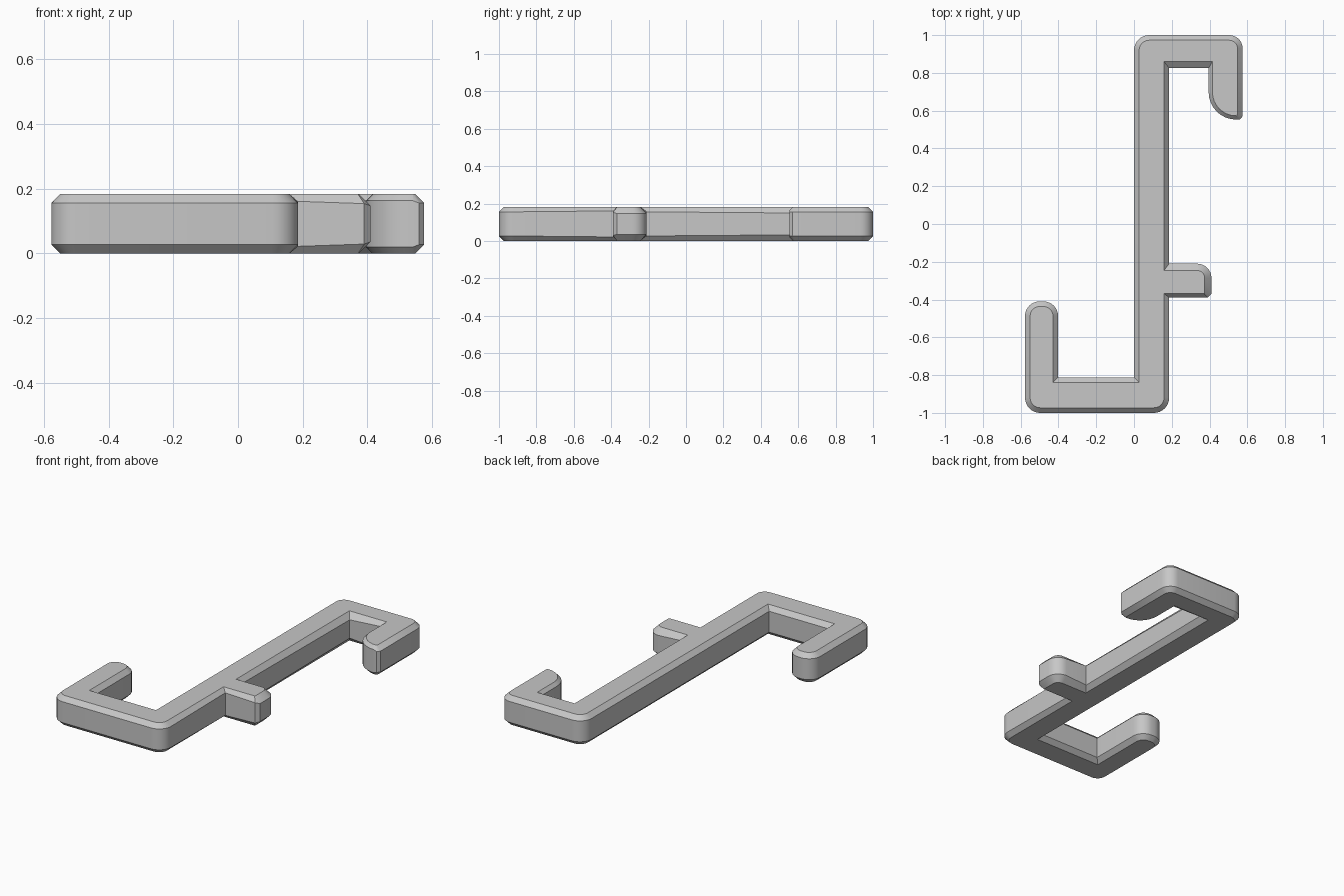
import bpy, bmesh
from math import pi
from mathutils import Vector, Matrix

cube = bpy.data.objects.get("Cube")
if cube:
    bpy.data.objects.remove(cube, do_unlink=True)

HEIGHT = 0.183
RIM = 0.027      # chamfer of the main hook
TAB = 0.036      # wider chamfer of the side tab
TIP = 0.02       # narrow chamfer of the curved tip

# Outline, counter-clockwise: x, y, corner radius, chamfer of the edge that follows
CORNERS = [
    (-0.577, -1.0, 0.08, RIM), (0.186, -1.0, 0.08, RIM),
    # side tab
    (0.186, -0.39, 0, 0.022), (0.39, -0.39, 0, 0.029), (0.41, -0.37, 0, TAB),
    (0.41, -0.21, 0.075, TAB), (0.186, -0.21, 0, RIM),
    # upper hook with its curved tip
    (0.186, 0.825, 0, 0.035), (0.395, 0.825, 0, TIP), (0.395, 0.553, 0.145, TIP),
    (0.56, 0.553, 0, RIM), (0.575, 0.57, 0, RIM),
    (0.575, 1.0, 0.07, RIM), (0.0, 1.0, 0.08, RIM),
    # lower hook
    (0.0, -0.812, 0, RIM), (-0.402, -0.812, 0, RIM),
    (-0.402, -0.41, 0.077, RIM), (-0.577, -0.41, 0.077, RIM),
]


def rounded_outline(corners, steps=8):
    """Replace each rounded corner by an arc tangent to both its edges."""
    result = []
    for i, (x, y, radius, chamfer) in enumerate(corners):
        p = Vector((x, y))
        if not radius:
            result.append((p, chamfer))
            continue
        a = (Vector(corners[i - 1][:2]) - p).normalized()
        b = (Vector(corners[(i + 1) % len(corners)][:2]) - p).normalized()
        opening = a.angle(b)
        half = (a + b).normalized()
        reach = radius / (1 - half.dot(a) ** 2) ** 0.5
        centre = p + half * reach
        start = p + a * reach * half.dot(a) - centre
        for k in range(steps + 1):
            turn = Matrix.Rotation((pi - opening) * k / steps, 2)
            result.append((centre + turn @ start, chamfer))
    return result


def inset_outline(outline):
    """Move every edge inward by its chamfer."""
    points = []
    for i, (p, c1) in enumerate(outline):
        q, c0 = outline[i - 1]
        r = outline[(i + 1) % len(outline)][0]
        d0, d1 = (p - q).normalized(), (r - p).normalized()
        n0, n1 = Vector((-d0.y, d0.x)), Vector((-d1.y, d1.x))
        cross = n0.x * n1.y - n0.y * n1.x
        if abs(cross) < 1e-4:
            shift = n1 * c1
        else:
            shift = Vector((c0 * n1.y - c1 * n0.y, c1 * n0.x - c0 * n1.x)) / cross
        points.append(p + shift)
    return points


# Loft four rings: bottom rim, lower wall, upper wall, top rim
outline = rounded_outline(CORNERS)
inner = inset_outline(outline)
count = len(outline)
bm = bmesh.new()
rings = [
    [bm.verts.new((p.x, p.y, 0)) for p in inner],
    [bm.verts.new((p.x, p.y, drop)) for p, drop in outline],
    [bm.verts.new((p.x, p.y, HEIGHT - drop)) for p, drop in outline],
    [bm.verts.new((p.x, p.y, HEIGHT)) for p in inner],
]
for low, high in zip(rings, rings[1:]):
    for i in range(count):
        j = (i + 1) % count
        bm.faces.new((low[i], low[j], high[j], high[i]))
bm.faces.new(rings[-1])
bm.faces.new(rings[0][::-1])
bm.normal_update()

mesh = bpy.data.meshes.new("double_hook")
bm.to_mesh(mesh)
bm.free()
hook = bpy.data.objects.new("double_hook", mesh)
bpy.context.collection.objects.link(hook)

# Plain grey material
grey = bpy.data.materials.new("plain_grey")
grey.use_nodes = True
colour = (0.57, 0.57, 0.57, 1)
grey.diffuse_color = colour
grey.node_tree.nodes["Principled BSDF"].inputs["Base Color"].default_value = colour
mesh.materials.append(grey)

# Smooth the rounded corners, keep the chamfers crisp
bpy.ops.object.select_all(action="DESELECT")
hook.select_set(True)
bpy.context.view_layer.objects.active = hook
bpy.ops.object.shade_smooth_by_angle(angle=pi / 6)
